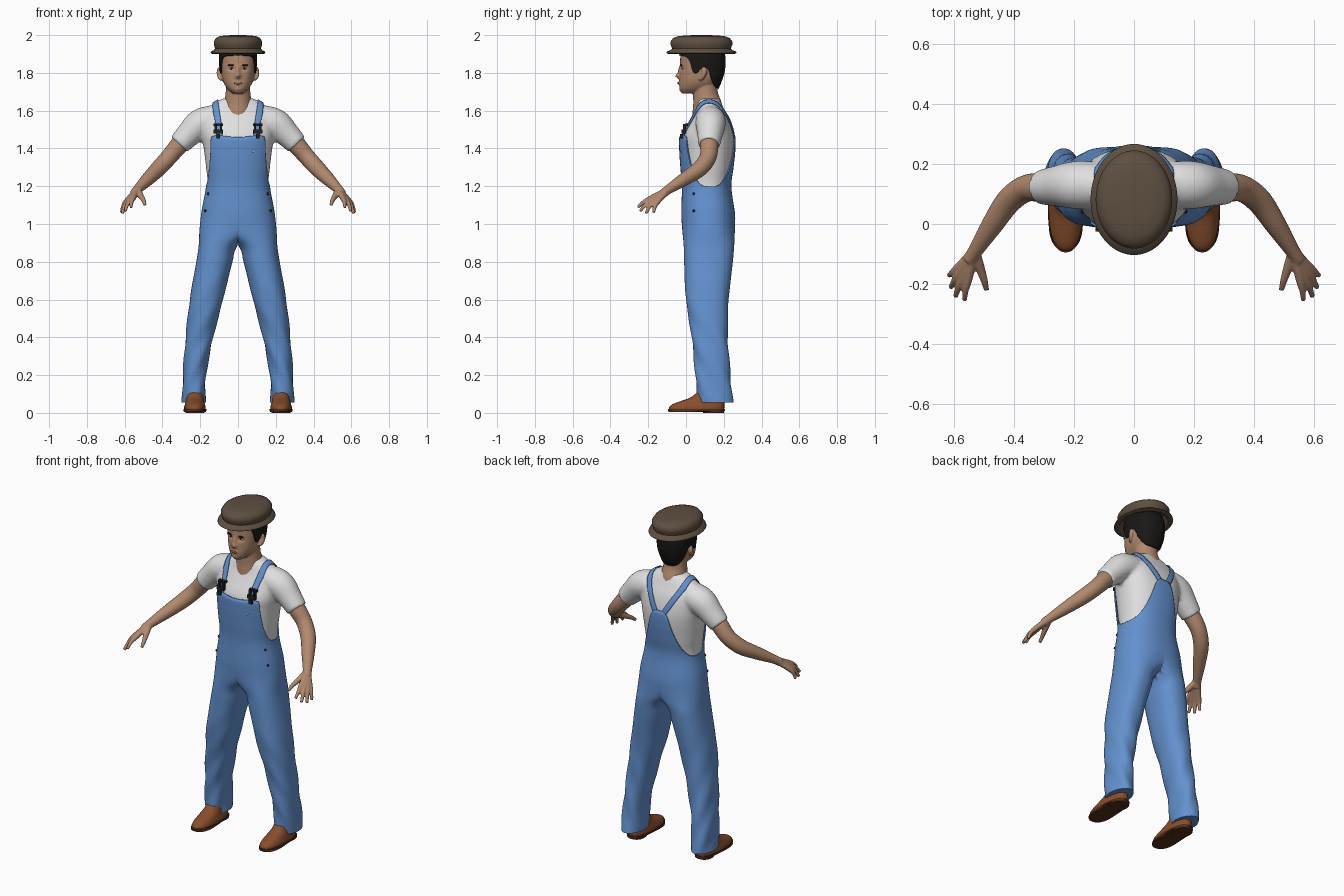
import bpy, bmesh
from math import sin, cos, asin, acos, exp, pi, degrees, copysign
from mathutils import Vector, Matrix

if "Cube" in bpy.data.objects:
    bpy.data.objects.remove(bpy.data.objects["Cube"])


def material(name, r, g, b):
    m = bpy.data.materials.new(name)
    m.use_nodes = True
    m.diffuse_color = (r, g, b, 1)
    m.node_tree.nodes["Principled BSDF"].inputs["Base Color"].default_value = (r, g, b, 1)
    return m


SKIN = material("skin", .44, .25, .155)
HAIR = material("black_hair", .01, .009, .008)
HAT = material("hat_brown", .11, .078, .052)
DENIM = material("denim_blue", .125, .285, .62)
SHIRT = material("shirt_white", .74, .74, .74)
LEATHER = material("shoe_brown", .24, .075, .025)
SOLE = material("sole_dark_brown", .085, .028, .012)
METAL = material("buckle_black", .015, .015, .017)
LIP = material("lip", .33, .15, .1)
EYE = material("eye_white", .6, .58, .55)


def sample(table, t):
    """Smooth interpolation of table rows keyed by their first column."""
    last = len(table) - 1
    i = 0
    while i < last - 1 and t > table[i + 1][0]:
        i += 1
    h = table[i + 1][0] - table[i][0]
    u = min(1, max(0, (t - table[i][0]) / h))

    def slope(j, c):
        lo, hi = table[max(j - 1, 0)], table[min(j + 1, last)]
        return (hi[c] - lo[c]) / (hi[0] - lo[0])
    return [(2*u**3 - 3*u*u + 1) * table[i][c] + (3*u*u - 2*u**3) * table[i + 1][c]
            + h * ((u**3 - 2*u*u + u) * slope(i, c) + (u**3 - u*u) * slope(i + 1, c))
            for c in range(1, len(table[0]))]


def point(table, z, a, inset=0, power=.87):
    """Point at angle a on the rounded section (centre x, half width, front y, back y)."""
    cx, rx, yf, yb = sample(table, z)
    bend = lambda v: copysign(abs(v) ** power, v)
    return Vector((max(cx, 0) + (rx - inset) * bend(cos(a)),
                   (yf + yb) / 2 + ((yb - yf) / 2 - inset) * bend(sin(a)), z))


def skin_rows(bm, rows, start=True, end=True):
    vs = [[bm.verts.new(p) for p in r] for r in rows]
    n = len(vs[0])
    for r, s in zip(vs, vs[1:]):
        for i in range(n):
            bm.faces.new((r[i], r[(i + 1) % n], s[(i + 1) % n], s[i]))
    if start:
        bm.faces.new(vs[0][::-1])
    if end:
        bm.faces.new(vs[-1])


def shell(bm, table, levels, n=64, inset=0, start=True, end=True, shape=None):
    """Stack of sections; a level is a height or a function of the angle in degrees."""
    rows = []
    for lv in levels:
        row = []
        for i in range(n):
            a = 2 * pi * i / n
            z = lv(degrees(asin(sin(a)))) if callable(lv) else lv
            p = point(table, z, a, inset)
            row.append(shape(p, a) if shape else p)
        rows.append(row)
    skin_rows(bm, rows, start, end)


def tube(bm, pts, n=20, steps=5):
    """Round limb through points given as x, y, z, radius."""
    table = [(i, *p) for i, p in enumerate(pts)]
    ts = [i / steps for i in range((len(pts) - 1) * steps + 1)]
    rows = []
    for t in ts:
        x, y, z, r = sample(table, t)
        d = Vector(sample(table, t + .05)[:3]) - Vector(sample(table, t - .05)[:3])
        q = d.to_track_quat('Z', 'Y')
        rows.append([Vector((x, y, z)) + q @ Vector((r * cos(k * 2 * pi / n), r * sin(k * 2 * pi / n), 0))
                     for k in range(n)])
    skin_rows(bm, rows)


def span(a, b, n):
    return [a + (b - a) * i / (n - 1) for i in range(n)]


def finish(name, bm, mat, mirror=False, remesh=0, smooth=0, solid=0, wrap=None, angle=.9):
    bmesh.ops.recalc_face_normals(bm, faces=bm.faces)
    me = bpy.data.meshes.new(name)
    bm.to_mesh(me)
    bm.free()
    me.materials.append(mat)
    ob = bpy.data.objects.new(name, me)
    bpy.context.collection.objects.link(ob)
    bpy.ops.object.select_all(action='DESELECT')
    ob.select_set(True)
    bpy.context.view_layer.objects.active = ob
    bpy.ops.object.shade_smooth_by_angle(angle=angle)
    if wrap:
        m = ob.modifiers.new("Wrap", 'SHRINKWRAP')
        m.target, m.wrap_mode, m.offset = wrap, 'ABOVE_SURFACE', .008
    if mirror:
        ob.modifiers.new("Mirror", 'MIRROR')
    if remesh:
        m = ob.modifiers.new("Remesh", 'REMESH')
        m.mode, m.voxel_size, m.use_smooth_shade = 'VOXEL', remesh, True
    if smooth:
        m = ob.modifiers.new("Smooth", 'SMOOTH')
        m.factor, m.iterations = .5, smooth
    if solid:
        m = ob.modifiers.new("Solidify", 'SOLIDIFY')
        m.thickness, m.offset = solid, -1
    return ob


def blob(name, loc, size, mat, mirror=True):
    bm = bmesh.new()
    bmesh.ops.create_uvsphere(bm, u_segments=16, v_segments=10, radius=1,
                              matrix=Matrix.Translation(loc) @ Matrix.Diagonal((*size, 1)))
    finish(name, bm, mat, mirror)


# Body sections: height, centre x, half width, front y, back y
BODY = [(.05, .235, .062, .06, .25), (.2, .23, .061, .05, .235), (.4, .204, .073, .03, .222),
        (.6, .167, .088, 0, .226), (.8, .125, .096, -.01, .248), (.885, .104, .104, -.012, .255),
        (.95, .05, .155, -.018, .258), (1, .015, .186, -.022, .26), (1.05, 0, .195, -.025, .26),
        (1.2, 0, .17, -.022, .24), (1.3, 0, .178, -.03, .252), (1.4, 0, .19, -.036, .262),
        (1.47, 0, .2, -.033, .26), (1.55, 0, .2, .01, .24), (1.6, 0, .18, .036, .215),
        (1.64, 0, .135, .05, .195), (1.665, 0, .09, .06, .18)]

# Shirt with short sleeves
bm = bmesh.new()
shell(bm, BODY, span(1.08, 1.665, 40), inset=.009)
tube(bm, [(.13, .13, 1.55, .08), (.2, .13, 1.53, .08), (.26, .127, 1.475, .068), (.313, .122, 1.42, .058)])
shirt = finish("shirt", bm, SHIRT, mirror=True, remesh=.01, smooth=4)

# Overalls: one half, with the bib edge height set by direction around the body
EDGE = [(-90, 1.46), (-47, 1.46), (-42, 1.39), (-33, 1.3), (-18, 1.225), (0, 1.2), (30, 1.21),
        (50, 1.26), (65, 1.34), (77, 1.44), (84, 1.47), (90, 1.47)]


def bib_level(f):
    return lambda deg: 1.18 + f * (sample(EDGE, deg)[0] - 1.18)


def fabric(p, a):
    fold = .003 * sin(4 * a + 30 * p.z) * max(0, min(1, (.8 - p.z) * 2))
    p += Vector((cos(a), sin(a), 0)) * fold
    p.x = max(p.x, 0)
    return p


bm = bmesh.new()
shell(bm, BODY, span(.055, 1.18, 60) + [bib_level(f) for f in span(.06, 1, 16)],
      n=112, end=False, shape=fabric)
inner = [f for f in bm.faces if all(v.co.x < 1e-5 for v in f.verts)]
bmesh.ops.delete(bm, geom=inner, context='FACES')
finish("overalls", bm, DENIM, mirror=True, solid=.007)

# Straps over the shoulders, meeting at the back
PATH = [(.102, -.035, 1.455), (.108, -.005, 1.53), (.12, .045, 1.61), (.125, .115, 1.66),
        (.115, .19, 1.62), (.08, .24, 1.55), (.022, .265, 1.45)]
table = [(i, *p) for i, p in enumerate(PATH)]
bm = bmesh.new()
rows = [[bm.verts.new(Vector(sample(table, t)) + Vector((w, 0, 0))) for w in span(-.018, .018, 5)]
        for t in span(0, len(PATH) - 1, 50)]
for r, s in zip(rows, rows[1:]):
    for i in range(4):
        bm.faces.new((r[i], r[i + 1], s[i + 1], s[i]))
finish("shoulder_straps", bm, DENIM, mirror=True, wrap=shirt, solid=.006)

# Buckles: two bars and two side rails
bm = bmesh.new()
for x, z, w, h in ((.104, 1.525, .05, .012), (.104, 1.49, .05, .022), (.09, 1.505, .012, .05),
                   (.118, 1.505, .012, .05), (.104, 1.465, .02, .025)):
    y = point(BODY, z, -acos(.5)).y - .008
    bmesh.ops.create_cube(bm, size=1, matrix=Matrix.Translation((x, y, z)) @ Matrix.Diagonal((w, .016, h, 1)))
finish("strap_buckles", bm, METAL, mirror=True, angle=.5)

# Buttons on the bib and hips
blob("bib_button", (.08, point(BODY, 1.385, -1.15).y - .001, 1.385), (.006, .005, .006), SHIRT, False)
for z in (1.07, 1.16):
    blob("hip_button", point(BODY, z, -.5), (.007, .007, .007), METAL)

# Bare arms and hands
bm = bmesh.new()
tube(bm, [(.26, .125, 1.47, .05), (.31, .123, 1.42, .049), (.365, .117, 1.355, .045), (.42, .075, 1.295, .043),
          (.475, -.005, 1.24, .036), (.53, -.09, 1.185, .025), (.55, -.12, 1.162, .024)])
for knuckle, tip in (((.592, -.15, 1.118), (.618, -.172, 1.06)), ((.584, -.166, 1.123), (.612, -.212, 1.056)),
                     ((.57, -.178, 1.13), (.597, -.243, 1.068)), ((.554, -.184, 1.138), (.566, -.255, 1.088))):
    mid = (Vector(knuckle) + Vector(tip)) / 2 + Vector((.003, -.003, .004))
    tube(bm, [(.535, -.095, 1.18, .018), (*knuckle, .0145), (*mid, .011), (*tip, .0085)], n=12)
tube(bm, [(.53, -.095, 1.18, .018), (.515, -.145, 1.15, .016), (.5, -.19, 1.125, .012), (.493, -.22, 1.102, .009)], n=12)
finish("arms_and_hands", bm, SKIN, mirror=True, remesh=.005, smooth=2)

# Head with a modelled face, ears and neck
HEAD = [(1.692, 0, .028, -.022, .08), (1.715, 0, .055, -.033, .13), (1.75, 0, .077, -.034, .17),
        (1.8, 0, .089, -.033, .195), (1.85, 0, .093, -.031, .2), (1.9, 0, .092, -.027, .195),
        (1.95, 0, .08, 0, .17)]
BUMPS = [(0, 1.783, .013, .013, .024), (0, 1.812, .009, .02, .012), (.034, 1.823, .017, .011, -.011),
         (-.034, 1.823, .017, .011, -.011), (0, 1.746, .02, .009, .008), (0, 1.71, .02, .011, .004)]


def face(p, a):
    if sin(a) < 0:
        p.y -= sum(d * exp(-((p.x - x) / sx) ** 2 - ((p.z - z) / sz) ** 2) for x, z, sx, sz, d in BUMPS)
    return p


def on_face(x, z):
    a = -acos((x / sample(HEAD, z)[1]) ** (1 / .87))
    return face(point(HEAD, z, a), a)


bm = bmesh.new()
shell(bm, HEAD, span(1.692, 1.95, 64), n=128, shape=face)
tube(bm, [(0, .118, 1.58, .085), (0, .113, 1.63, .077), (0, .103, 1.69, .066), (0, .1, 1.77, .064)])
for side in (-1, 1):
    tube(bm, [(side * .084, .075, 1.765, .009), (side * .096, .085, 1.775, .011),
              (side * .1, .098, 1.805, .014), (side * .094, .092, 1.828, .011)], n=12)
finish("head", bm, SKIN, remesh=.005, smooth=2)

blob("eyes", on_face(.034, 1.824), (.014, .005, .0065), EYE)
blob("pupils", on_face(.034, 1.824) - Vector((0, .003, 0)), (.0055, .004, .006), HAIR)
blob("eyebrows", on_face(.036, 1.841), (.02, .006, .0045), HAIR)
blob("lips", on_face(0, 1.746), (.021, .004, .0065), LIP, False)

# Hair with a hairline that drops behind the ears
HAIR_FORM = [(1.7, 0, .066, 0, .166), (1.75, 0, .084, -.02, .187), (1.8, 0, .096, -.034, .204),
             (1.85, 0, .1, -.037, .209), (1.9, 0, .1, -.035, .206), (1.95, 0, .088, -.008, .18)]
HAIRLINE = [(-90, 1.893), (-50, 1.888), (-32, 1.87), (-20, 1.805), (-10, 1.8), (0, 1.825), (12, 1.82),
            (25, 1.765), (50, 1.725), (90, 1.715)]


def hair_level(f):
    return lambda deg: sample(HAIRLINE, deg)[0] * (1 - f) + 1.95 * f


bm = bmesh.new()
shell(bm, HAIR_FORM, [hair_level(f) for f in span(0, 1, 20)], n=96, start=False)
finish("hair", bm, HAIR, solid=.01)

# Oval hat with a rolled brim and hollow underside
bm = bmesh.new()
OUTLINE = [(.003, 2), (.06, 1.999), (.098, 1.994), (.117, 1.984), (.128, 1.966), (.128, 1.95), (.121, 1.928),
           (.128, 1.92), (.143, 1.913), (.145, 1.906), (.138, 1.901), (.122, 1.903), (.113, 1.915), (.1, 1.955), (.003, 1.96)]
skin_rows(bm, [[Vector((r * cos(k * pi / 32), .082 + 1.28 * r * sin(k * pi / 32), z)) for k in range(64)]
               for r, z in OUTLINE])
finish("hat", bm, HAT)

# Shoes and soles
bm = bmesh.new()
shell(bm, [(.012, .228, .056, -.088, .2), (.03, .228, .057, -.089, .203), (.045, .228, .053, -.072, .203),
           (.06, .228, .049, -.035, .202), (.08, .228, .046, .02, .2), (.11, .228, .044, .06, .19)],
      span(.012, .11, 20), n=48)
finish("shoes", bm, LEATHER, mirror=True)
bm = bmesh.new()
shell(bm, [(.004, .228, .057, -.09, .1), (.01, .228, .06, -.095, .205), (.02, .228, .06, -.095, .206)],
      [.004, .01, .02], n=48)
shell(bm, [(0, .228, .05, .09, .2), (.015, .228, .052, .085, .204)], [0, .015], n=32)
finish("shoe_soles", bm, SOLE, mirror=True, angle=.6)
